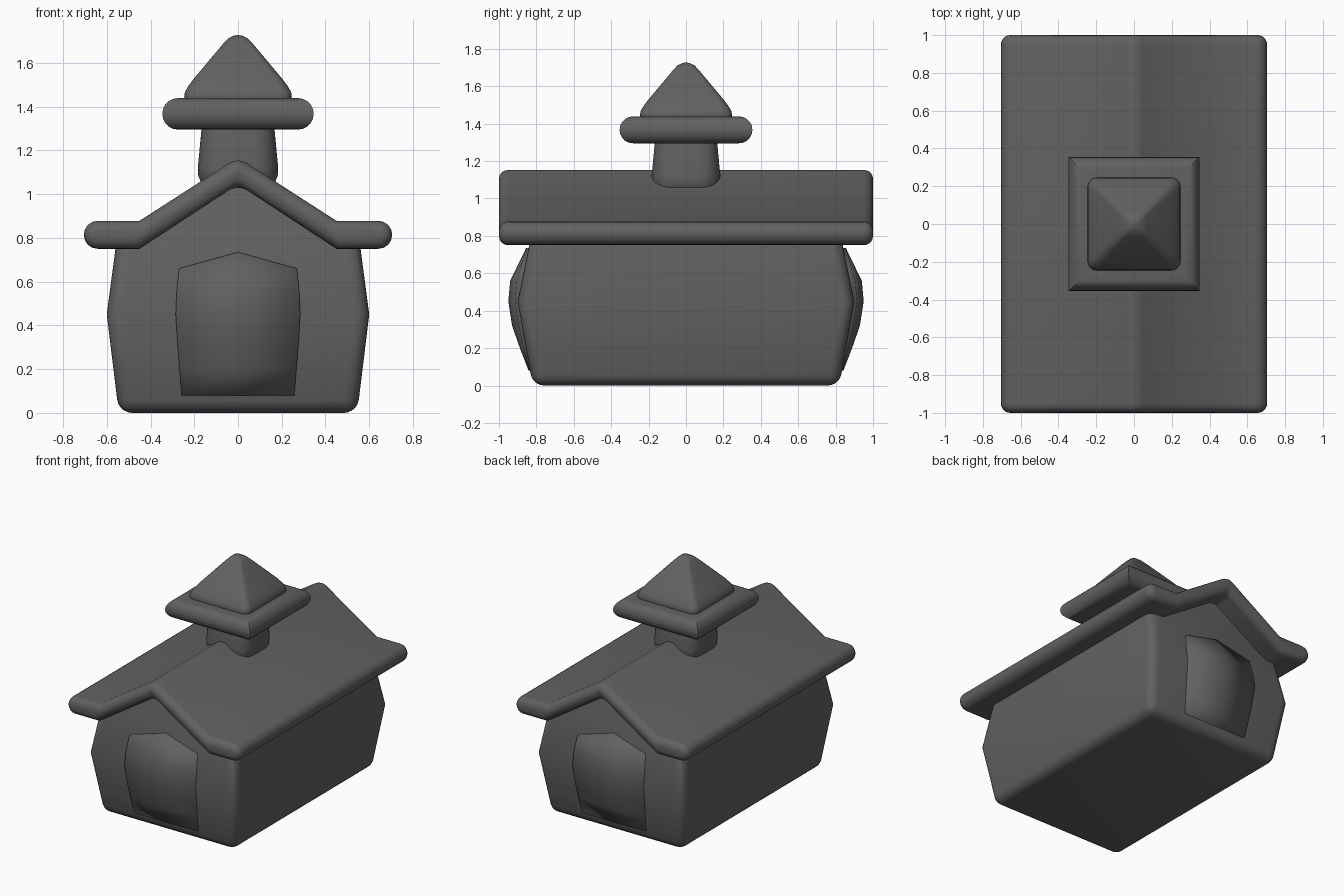
import bpy, bmesh
from math import sin, cos, pi

if "Cube" in bpy.data.objects:
    bpy.data.objects.remove(bpy.data.objects["Cube"])

dark = bpy.data.materials.new("dark_grey")
dark.diffuse_color = (0.12, 0.12, 0.12, 1)
dark.use_nodes = True
dark.node_tree.nodes["Principled BSDF"].inputs["Base Color"].default_value = dark.diffuse_color


def make(name, verts, faces, bevel=0, limit=40, segs=5, smooth=35):
    me = bpy.data.meshes.new(name)
    me.from_pydata(verts, [], faces)
    me.materials.append(dark)
    bm = bmesh.new()
    bm.from_mesh(me)
    bmesh.ops.remove_doubles(bm, verts=bm.verts, dist=1e-5)
    bmesh.ops.recalc_face_normals(bm, faces=bm.faces)
    bm.to_mesh(me)
    bm.free()
    ob = bpy.data.objects.new(name, me)
    bpy.context.collection.objects.link(ob)
    bpy.ops.object.select_all(action='DESELECT')
    ob.select_set(True)
    bpy.context.view_layer.objects.active = ob
    if bevel:
        m = ob.modifiers.new("round", 'BEVEL')
        m.width, m.segments = bevel, segs
        m.limit_method, m.angle_limit = 'ANGLE', limit * pi / 180
        m.use_clamp_overlap = False
        bpy.ops.object.modifier_apply(modifier=m.name)
    bpy.ops.object.shade_smooth_by_angle(angle=smooth * pi / 180)
    return ob


def stack(name, levels, n=5, **kw):
    """Stacked rounded rectangles: (half x, half y, corner radius, z)."""
    verts, faces = [], []
    for hx, hy, r, z in levels:
        for q, (sx, sy) in enumerate([(1, 1), (-1, 1), (-1, -1), (1, -1)]):
            for i in range(n):
                a = (q + i / (n - 1)) * pi / 2
                verts.append((sx * (hx - r) + r * cos(a), sy * (hy - r) + r * sin(a), z))
    k = 4 * n
    for l in range(len(levels) - 1):
        for i in range(k):
            j = (i + 1) % k
            faces.append((l * k + i, l * k + j, (l + 1) * k + j, (l + 1) * k + i))
    faces.append(tuple(range(k)))
    faces.append(tuple(range((len(levels) - 1) * k, len(levels) * k)))
    return make(name, verts, faces, **kw)


# house body with bulging walls and a gable top
verts = []
for hx, hy, z in [(0.545, 0.82, 0), (0.6, 0.9, 0.45), (0.555, 0.83, 0.79)]:
    verts += [(-hx, -hy, z), (hx, -hy, z), (hx, hy, z), (-hx, hy, z)]
verts += [(0, -0.82, 1.09), (0, 0.82, 1.09)]
faces = [(0, 1, 2, 3), (8, 9, 12), (10, 11, 13), (9, 10, 13, 12), (11, 8, 12, 13)]
for l in (0, 4):
    faces += [(l + i, l + (i + 1) % 4, l + 4 + (i + 1) % 4, l + 4 + i) for i in range(4)]
make("house_body", verts, faces, bevel=0.06, limit=60)

# domed door panels on both gable walls: (z, half width, edge y, centre y)
rows = [(0.08, 0.258, 0.838, 0.842), (0.2, 0.267, 0.868, 0.888), (0.32, 0.277, 0.895, 0.93),
        (0.45, 0.285, 0.915, 0.95), (0.56, 0.28, 0.905, 0.94), (0.66, 0.27, 0.876, 0.9)]
for name, s in (("front_door_panel", -1), ("back_door_panel", 1)):
    verts, faces = [], []
    for k, (z, w, ye, yc) in enumerate(rows):
        zc = z
        if k == 5:  # pointed top
            zc, yc = z + 0.075, 0.855
        verts += [(-w, s * 0.78, z), (-w, s * ye, z), (0, s * yc, zc),
                  (w, s * ye, z), (w, s * 0.78, z), (0, s * 0.78, zc)]
    for l in range(5):
        for i in range(6):
            j = (i + 1) % 6
            faces.append((6 * l + i, 6 * l + j, 6 * l + 6 + j, 6 * l + 6 + i))
    faces += [tuple(range(6)), tuple(range(30, 36))]
    make(name, verts, faces, smooth=180)

# roof with flared, round-ended eaves
tip = [(0.641 + 0.064 * cos(a), 0.814 + 0.064 * sin(a)) for a in [pi / 2 - pi * i / 8 for i in range(9)]]
half = [(0.45, 0.878)] + tip + [(0.45, 0.75)]
prof = [(0, 1.168)] + half + [(0, 1.045)] + [(-x, z) for x, z in reversed(half)]
n = len(prof)
verts = [(x, y, z) for y in (-1, 1) for x, z in prof]
faces = [(i, (i + 1) % n, n + (i + 1) % n, n + i) for i in range(n)]
faces += [tuple(range(n)), tuple(range(n, 2 * n))]
make("roof", verts, faces, bevel=0.05, limit=45)

# turret neck
stack("turret_neck", [(0.15, 0.15, 0.07, 1.03), (0.168, 0.168, 0.09, 1.05), (0.182, 0.182, 0.11, 1.085),
                      (0.184, 0.184, 0.11, 1.12), (0.176, 0.176, 0.1, 1.2), (0.165, 0.165, 0.09, 1.32)])

# turret ledge: round-edged square with mitred corners
ring = [(-pi / 2 + pi * i / 10) for i in range(11)]
stack("turret_ledge", [(0.274 + 0.072 * cos(a), 0.283 + 0.072 * cos(a), 0, 1.367 + 0.072 * sin(a))
                       for a in ring])

# turret pyramid cap
stack("turret_cap", [(h, h, r, z) for h, r, z in
                     [(0.24, 0.05, 1.42), (0.246, 0.05, 1.445), (0.243, 0.05, 1.465), (0.23, 0.045, 1.49),
                      (0.2, 0.035, 1.53), (0.07, 0.025, 1.685), (0.045, 0.025, 1.712),
                      (0.02, 0.015, 1.724), (0.004, 0.003, 1.727)]])
